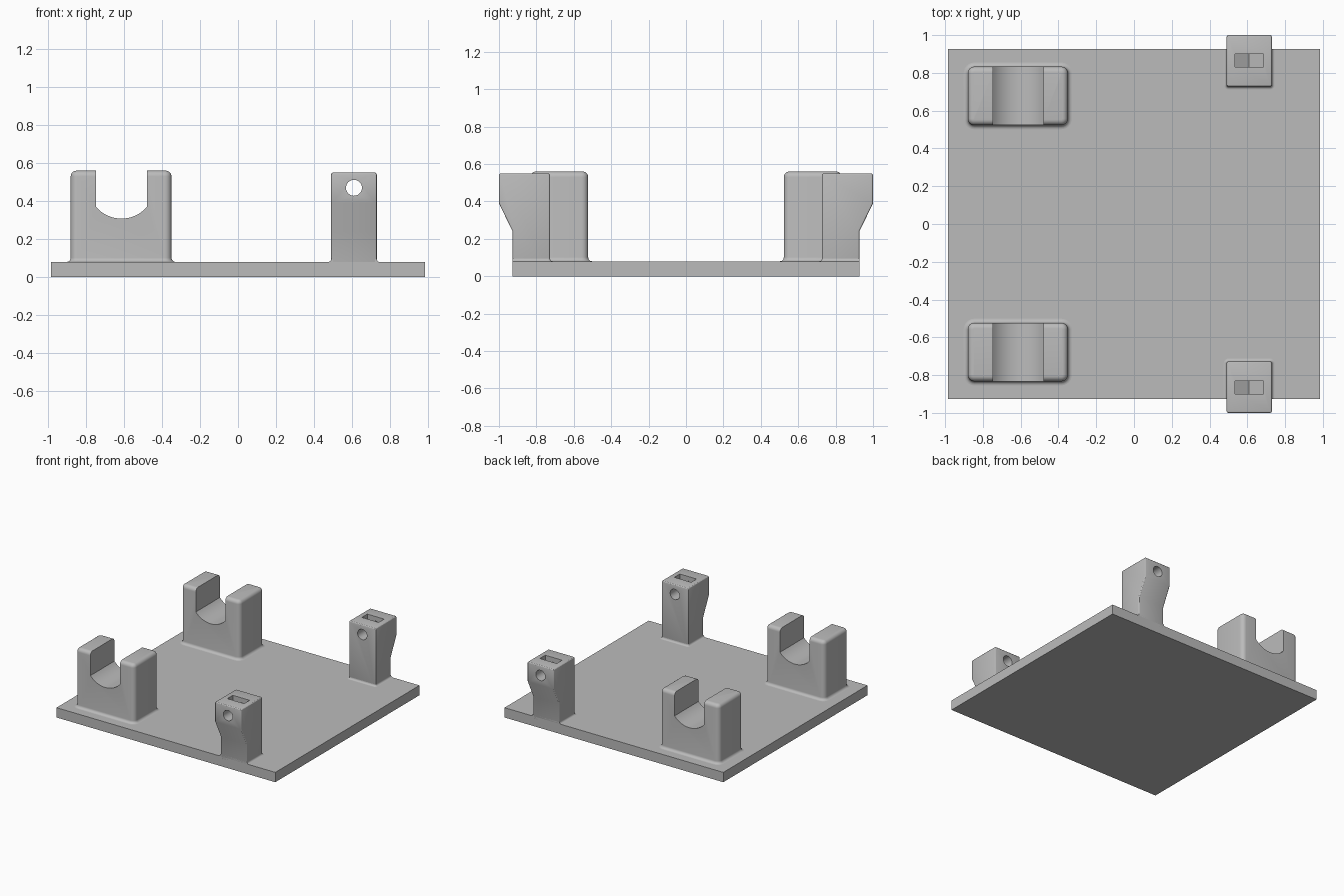
import bpy
import bmesh
from math import sin, cos, pi, asin, sqrt

cube = bpy.data.objects.get("Cube")
if cube:
    bpy.data.objects.remove(cube, do_unlink=True)

grey = bpy.data.materials.new("plain grey")
grey.use_nodes = True
colour = (0.5, 0.5, 0.5, 1)
grey.diffuse_color = colour
grey.node_tree.nodes["Principled BSDF"].inputs["Base Color"].default_value = colour

PLATE_TOP = 0.08
PLATE_Y = 0.927


def loft(name, rings):
    """Skin a stack of equal-length point rings and cap both ends."""
    bm = bmesh.new()
    rows = [[bm.verts.new(p) for p in ring] for ring in rings]
    n = len(rows[0])
    for a, b in zip(rows, rows[1:]):
        for i in range(n):
            j = (i + 1) % n
            bm.faces.new((a[i], a[j], b[j], b[i]))
    bm.faces.new(rows[0])
    bm.faces.new(rows[-1])
    bmesh.ops.recalc_face_normals(bm, faces=bm.faces)
    mesh = bpy.data.meshes.new(name)
    bm.to_mesh(mesh)
    bm.free()
    mesh.materials.append(grey)
    obj = bpy.data.objects.new(name, mesh)
    bpy.context.collection.objects.link(obj)
    return obj


def prism_y(name, profile, y0, y1):
    return loft(name, [[(x, y, z) for x, z in profile] for y in (y0, y1)])


def prism_x(name, profile, x0, x1):
    return loft(name, [[(x, y, z) for y, z in profile] for x in (x0, x1)])


def rounded_rect(x0, x1, y0, y1, r, grow):
    """Points of a rounded rectangle, offset outward by grow."""
    pts, steps = [], 6
    corners = ((x1 - r, y1 - r), (x0 + r, y1 - r), (x0 + r, y0 + r), (x1 - r, y0 + r))
    for k, (cx, cy) in enumerate(corners):
        for i in range(steps + 1):
            a = (k + i / steps) * pi / 2
            pts.append((cx + (r + grow) * cos(a), cy + (r + grow) * sin(a)))
    return pts


def base_fillet(r):
    """(outward offset, height) pairs of a concave foot fillet."""
    return [(r * (1 - sin(t * pi / 12)), PLATE_TOP + r * (1 - cos(t * pi / 12))) for t in range(7)]


def finish(obj, cutters=()):
    """Cut, bake the modifiers, remove the cutters and shade."""
    for c in cutters:
        mod = obj.modifiers.new("cut", "BOOLEAN")
        mod.operation = "DIFFERENCE"
        mod.solver = "EXACT"
        mod.object = c
        c.hide_render = True
    bpy.context.view_layer.update()
    deps = bpy.context.evaluated_depsgraph_get()
    baked = bpy.data.meshes.new_from_object(obj.evaluated_get(deps))
    obj.modifiers.clear()
    obj.data = baked
    for c in cutters:
        bpy.data.objects.remove(c, do_unlink=True)
    bpy.ops.object.select_all(action="DESELECT")
    obj.select_set(True)
    bpy.context.view_layer.objects.active = obj
    bpy.ops.object.shade_smooth_by_angle(angle=pi / 7)


def cradle(name, s):
    """Rounded block with a round-bottomed open notch."""
    r, top = 0.03, 0.56
    section = base_fillet(0.022)
    section += [(r * (cos(t * pi / 12) - 1), top - r + r * sin(t * pi / 12)) for t in range(7)]
    rings = [[(x, s * y, z) for x, y in rounded_rect(-0.88, -0.35, 0.523, 0.833, 0.035, g)]
             for g, z in section]
    body = loft(name, rings)
    cx, half, radius, low = -0.613, 0.133, 0.176, 0.308
    sweep = asin(half / radius)
    notch = [(cx + radius * sin(a), low + radius * (1 - cos(a)))
             for a in (sweep * (i / 12 - 1) for i in range(25))]
    notch += [(cx + half, 0.7), (cx - half, 0.7)]
    finish(body, [prism_y("notch_cutter", notch, s * 0.4, s)])


def nut_post(name, s):
    """Overhanging post with a cross hole and a hexagonal nut pocket."""
    x0, x1, cx, cz = 0.49, 0.73, 0.61, 0.47
    side = [(0.727, 0.05), (PLATE_Y, 0.05), (PLATE_Y, 0.24), (1, 0.39), (1, 0.55), (0.727, 0.55)]
    post = prism_x(name, [(s * y, z) for y, z in side], x0, x1)
    bevel = post.modifiers.new("edge rounding", "BEVEL")
    bevel.width = 0.01
    bevel.segments = 3
    bevel.limit_method = "ANGLE"
    bevel.angle_limit = pi / 4
    hole = [(cx + 0.042 * cos(i * pi / 16), cz + 0.042 * sin(i * pi / 16)) for i in range(32)]
    w = 0.076
    h = w / sqrt(3)
    pocket = [(cx - w, 0.7), (cx - w, cz - h), (cx, cz - 2 * h), (cx + w, cz - h), (cx + w, 0.7)]
    finish(post, [prism_y("pocket_cutter", pocket, s * 0.83, s * 0.9),
                  prism_y("hole_cutter", hole, s * 0.6, s * 1.1)])
    # foot fillet, trimmed flush with the plate edge
    rings = [[(x, s * min(y, PLATE_Y), z) for x, y in rounded_rect(x0, x1, 0.727, 1.1, 0.01, g)]
             for g, z in base_fillet(0.015)]
    finish(loft(name + "_foot", rings))


# Base plate
prism_y("base_plate", [(-0.985, 0), (0.985, 0), (0.985, PLATE_TOP), (-0.985, PLATE_TOP)],
        -PLATE_Y, PLATE_Y)

# Matching supports at the front and back
for label, side_sign in (("front", -1), ("back", 1)):
    cradle(label + "_cradle", side_sign)
    nut_post(label + "_nut_post", side_sign)
